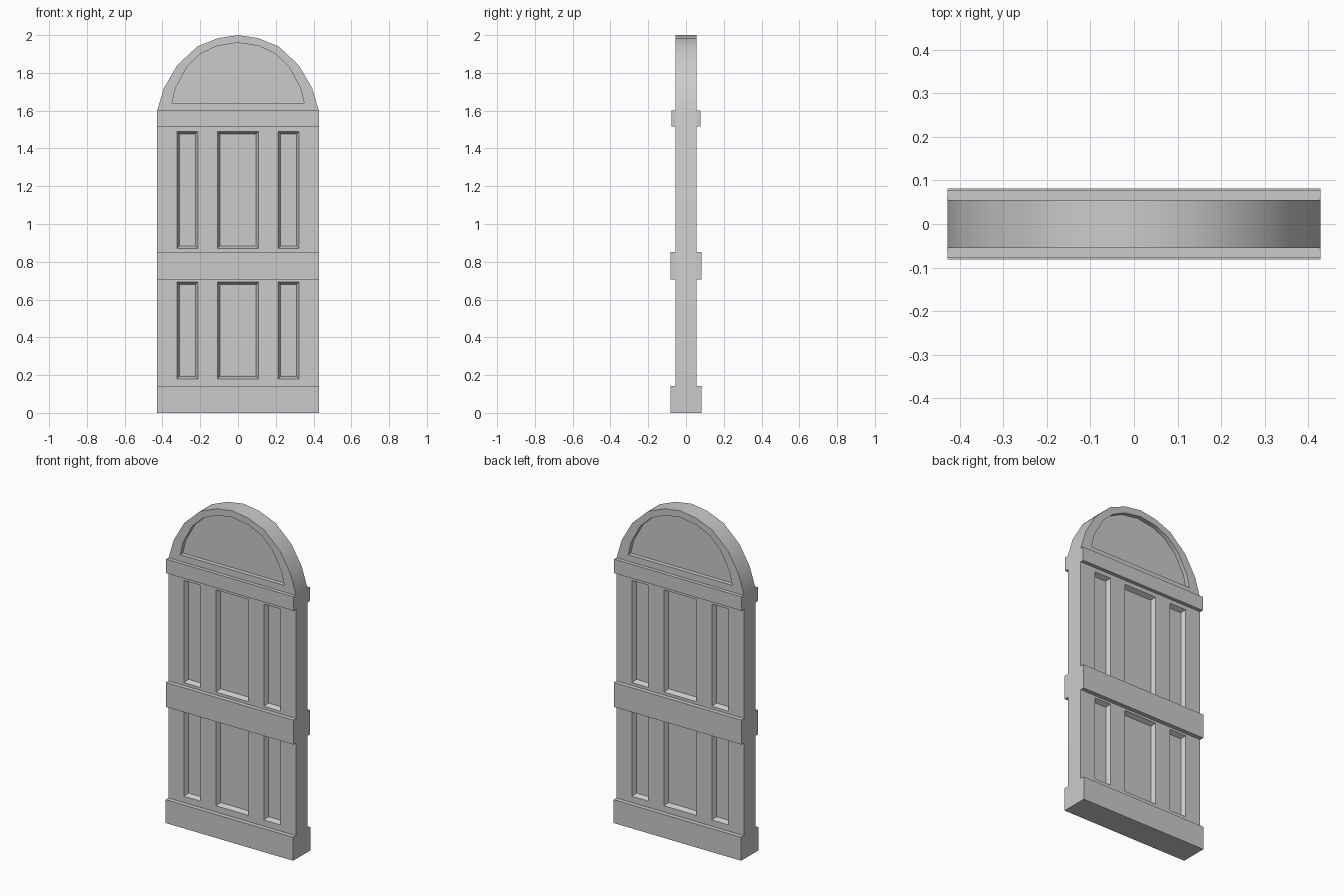
import bpy, bmesh

if "Cube" in bpy.data.objects:
    bpy.data.objects.remove(bpy.data.objects["Cube"])

HALF_W = 0.428     # half width of the door
HALF_T = 0.055     # half thickness of the slab
DEPTH = 0.026      # depth of the recesses
SLOPE = 0.013      # inward slope of the panel borders


def add_loft(bm, outline_a, y_a, outline_b, y_b):
    """Closed solid between two matching (x, z) outlines at two y depths."""
    a = [bm.verts.new((x, y_a, z)) for x, z in outline_a]
    b = [bm.verts.new((x, y_b, z)) for x, z in outline_b]
    bm.faces.new(a)
    bm.faces.new(b[::-1])
    for i in range(len(a)):
        j = (i + 1) % len(a)
        bm.faces.new((a[j], a[i], b[i], b[j]))


def make_object(name, bm):
    bmesh.ops.recalc_face_normals(bm, faces=bm.faces[:])
    mesh = bpy.data.meshes.new(name)
    bm.to_mesh(mesh)
    bm.free()
    obj = bpy.data.objects.new(name, mesh)
    bpy.context.collection.objects.link(obj)
    return obj


def rect(x0, x1, z0, z1):
    return [(x0, z0), (x1, z0), (x1, z1), (x0, z1)]


def mirrored(half):
    """Right half of an outline, ending at the crown, completed on the left."""
    return half + [(-x, z) for x, z in half[-2::-1]]


def apply_modifier(obj, name):
    bpy.ops.object.select_all(action='DESELECT')
    obj.select_set(True)
    bpy.context.view_layer.objects.active = obj
    bpy.ops.object.modifier_apply(modifier=name)


# Arched door slab
slab_outline = mirrored([(HALF_W, 0), (HALF_W, 1.6), (0.392, 1.72), (0.322, 1.84),
                         (0.215, 1.94), (0.106, 1.984), (0, 2.0)])
bm = bmesh.new()
add_loft(bm, slab_outline, -HALF_T, slab_outline, HALF_T)
slab = make_object("door_slab", bm)

# Recess cutters for both faces: six sloped panels and the arched lunette
lunette = mirrored([(0.35, 1.64), (0.331, 1.72), (0.268, 1.835),
                    (0.197, 1.902), (0.112, 1.942), (0, 1.96)])
OVER = 0.02        # how far cutters stick out of the slab
bm = bmesh.new()
for side in (-1, 1):
    y_out, y_in = side * (HALF_T + OVER), side * (HALF_T - DEPTH)
    for z0, z1 in ((0.18, 0.692), (0.87, 1.49)):
        for x0, x1 in ((-0.324, -0.213), (-0.109, 0.109), (0.213, 0.324)):
            g = SLOPE * OVER / DEPTH
            add_loft(bm, rect(x0 - g, x1 + g, z0 - g, z1 + g), y_out,
                     rect(x0 + SLOPE, x1 - SLOPE, z0 + SLOPE, z1 - SLOPE), y_in)
    add_loft(bm, lunette, y_out, lunette, y_in)
cutter = make_object("recess_cutter", bm)
cutter.hide_render = True

cut = slab.modifiers.new("recesses", 'BOOLEAN')
cut.operation = 'DIFFERENCE'
cut.solver = 'EXACT'
cut.object = cutter
apply_modifier(slab, cut.name)
bpy.data.objects.remove(cutter)
bpy.ops.object.shade_smooth_by_angle(angle=0.5)

# Cross rails, planted on the front and mirrored to the back
for name, z0, z1, y in (("bottom_rail", 0, 0.142, 0.082),
                        ("middle_rail", 0.705, 0.853, 0.081),
                        ("top_rail", 1.515, 1.6, 0.077)):
    bm = bmesh.new()
    outline = rect(-HALF_W, HALF_W, z0, z1)
    add_loft(bm, outline, -y, outline, -HALF_T)
    rail = make_object(name, bm)
    mirror = rail.modifiers.new("both_sides", 'MIRROR')
    mirror.use_axis = (False, True, False)
    mirror.use_mirror_merge = False
    apply_modifier(rail, mirror.name)
